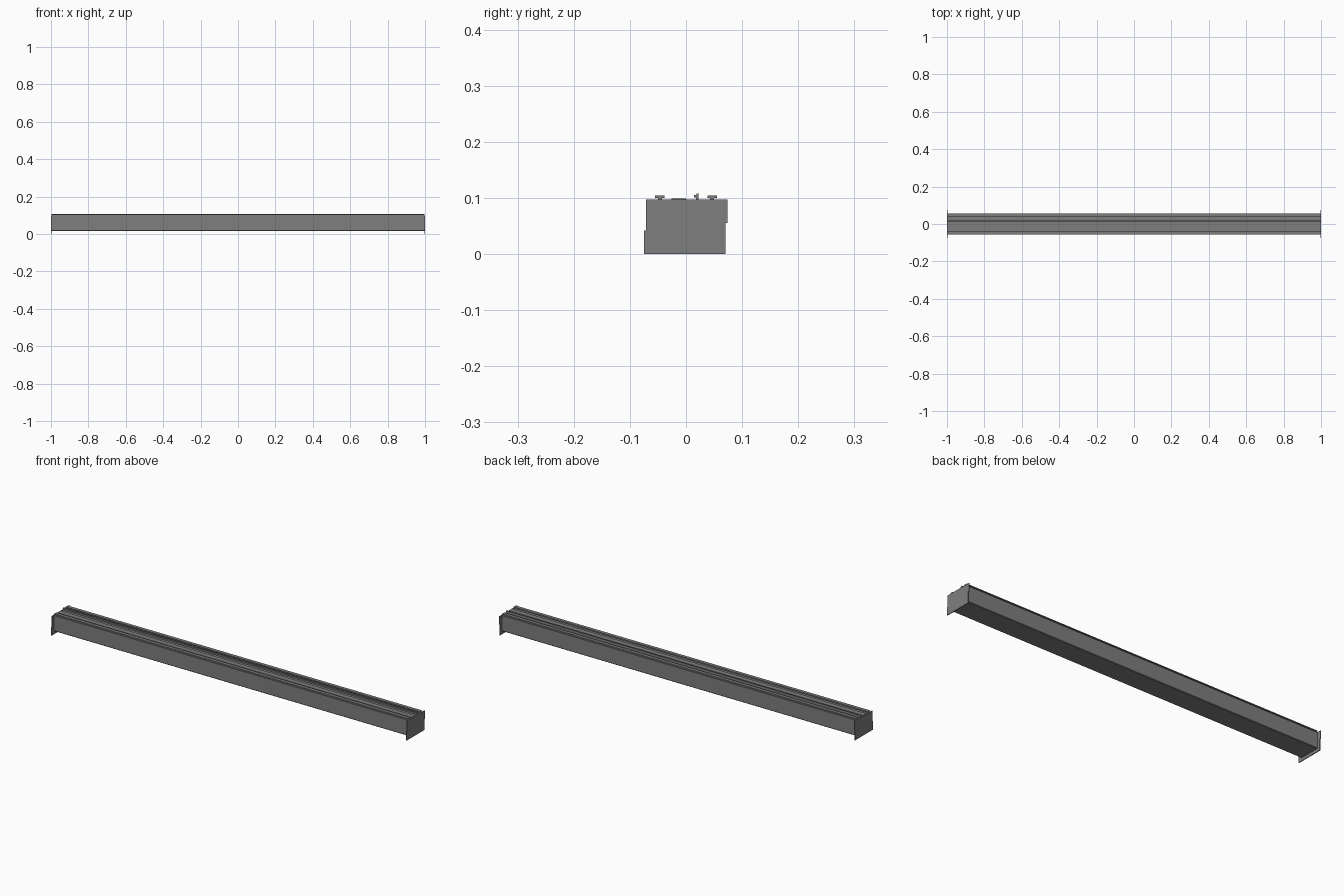
import bpy
import bmesh

cube = bpy.data.objects.get("Cube")
if cube:
    bpy.data.objects.remove(cube, do_unlink=True)


def make_material(name, value):
    mat = bpy.data.materials.new(name)
    mat.use_nodes = True
    colour = (value, value, value, 1)
    mat.diffuse_color = colour
    mat.node_tree.nodes["Principled BSDF"].inputs["Base Color"].default_value = colour
    return mat


grey = make_material("mid grey", 0.21)


def extrude_profile(name, profile, x0, x1):
    """Sweep a closed (y, z) outline along x."""
    bm = bmesh.new()
    face = bm.faces.new([bm.verts.new((x0, y, z)) for y, z in profile])
    swept = bmesh.ops.extrude_face_region(bm, geom=[face])
    verts = [g for g in swept["geom"] if isinstance(g, bmesh.types.BMVert)]
    bmesh.ops.translate(bm, verts=verts, vec=(x1 - x0, 0, 0))
    bmesh.ops.recalc_face_normals(bm, faces=bm.faces)
    mesh = bpy.data.meshes.new(name)
    bm.to_mesh(mesh)
    bm.free()
    mesh.materials.append(grey)
    obj = bpy.data.objects.new(name, mesh)
    bpy.context.collection.objects.link(obj)
    return obj


def box(y0, y1, z0, z1):
    return [(y0, z0), (y1, z0), (y1, z1), (y0, z1)]


END = 0.996

# Long housing
extrude_profile("housing", [(-0.055, 0.018), (-0.052, 0.015), (0.052, 0.015),
                            (0.055, 0.018), (0.055, 0.095), (-0.055, 0.095)], -END, END)

# T-shaped rails along both top edges
for side, name in ((-1, "front_rail"), (1, "back_rail")):
    rail = [(0.043, 0.094), (0.050, 0.094), (0.050, 0.100), (0.055, 0.100),
            (0.055, 0.104), (0.038, 0.104), (0.038, 0.100), (0.043, 0.100)]
    extrude_profile(name, [(side * y, z) for y, z in rail], -END, END)

# Hooked rib and low raised strip on the top
extrude_profile("hooked_rib", [(0.018, 0.094), (0.022, 0.094), (0.022, 0.108), (0.019, 0.108),
                               (0.019, 0.105), (0.014, 0.105), (0.014, 0.101), (0.018, 0.101)],
                -END, END)
extrude_profile("raised_strip", box(-0.026, 0.0, 0.094, 0.099), -END, END)

# Stepped end plates
plate = [(-0.075, 0), (0.070, 0), (0.070, 0.055), (0.074, 0.055),
         (0.074, 0.097), (-0.071, 0.097), (-0.071, 0.042), (-0.075, 0.042)]
for x, name in ((-1, "right_end_plate"), (0.996, "left_end_plate")):
    extrude_profile(name, plate, x, x + 0.004)
